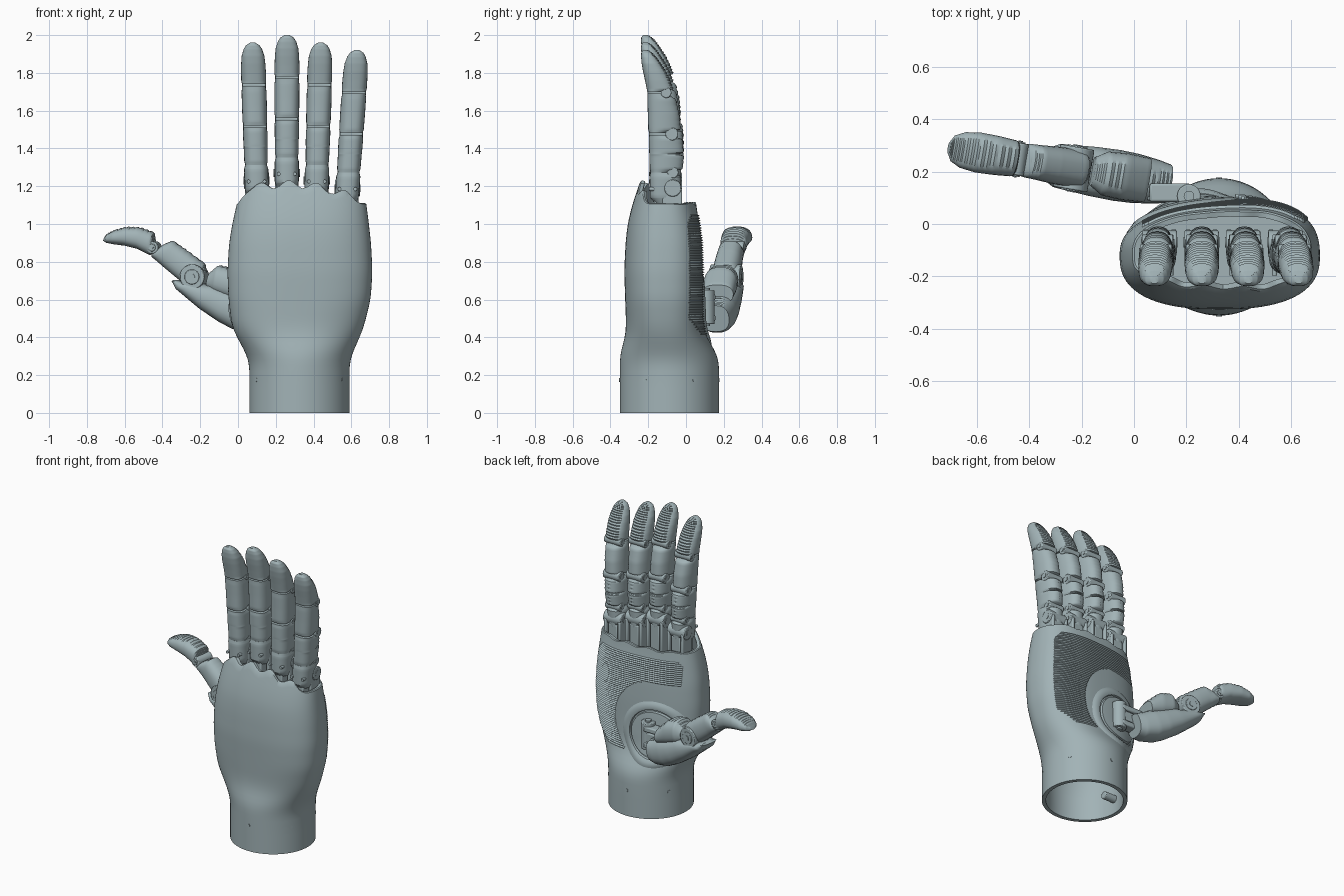
import bpy, bmesh, math
from mathutils import Vector

if "Cube" in bpy.data.objects:
    bpy.data.objects.remove(bpy.data.objects["Cube"])

# Blue-grey finish
MAT = bpy.data.materials.new("blue_grey")
MAT.diffuse_color = (.36, .45, .47, 1)
MAT.use_nodes = True
MAT.node_tree.nodes["Principled BSDF"].inputs["Base Color"].default_value = MAT.diffuse_color


def make(name, bm):
    bmesh.ops.recalc_face_normals(bm, faces=bm.faces)
    me = bpy.data.meshes.new(name)
    bm.to_mesh(me)
    bm.free()
    me.materials.append(MAT)
    ob = bpy.data.objects.new(name, me)
    bpy.context.collection.objects.link(ob)
    return ob


def loft(name, rings):
    """Skin closed rings and cap both ends."""
    bm = bmesh.new()
    vs = [[bm.verts.new(p) for p in r] for r in rings]
    n = len(vs[0])
    for a, b in zip(vs, vs[1:]):
        for i in range(n):
            bm.faces.new((a[i], a[(i + 1) % n], b[(i + 1) % n], b[i]))
    bm.faces.new(vs[0])
    bm.faces.new(vs[-1])
    return make(name, bm)


def spow(c, n):
    return math.copysign(abs(c) ** (2 / n), c)


def segment(name, rings, side, ribs=0.0, taper=.1, sub=6, n=2.6, count=28):
    """Finger part: rings of (back point, pad point, half width), pad side may be ribbed."""
    out = []
    rings = [(Vector(a), Vector(b), w) for a, b, w in rings]
    for i in range((len(rings) - 1) * sub + 1):
        j = min(i // sub, len(rings) - 2)
        t = i / sub - j
        a, b, w = (p + (q - p) * t for p, q in zip(rings[j], rings[j + 1]))
        c, d = (a + b) / 2, (b - a) / 2
        rib = d.normalized() * ribs * (1 if i % 2 else -1)
        ring = []
        for m in range(count):
            th = 2 * math.pi * m / count
            u, v = spow(math.cos(th), n), spow(math.sin(th), n)
            ring.append(c + d * v + rib * max(0, v) + side * w * u * (1 - taper * max(0, v)))
        out.append(ring)
    return loft(name, out)


def bevelled(ob, width):
    if width:
        m = ob.modifiers.new("bevel", 'BEVEL')
        m.width, m.segments = width, 2
    return ob


def cyl(name, p, q, r, bevel=.005, sides=32):
    p, q = Vector(p), Vector(q)
    bm = bmesh.new()
    bmesh.ops.create_cone(bm, cap_ends=True, segments=sides, radius1=r, radius2=r, depth=(q - p).length)
    rot = (q - p).to_track_quat('Z', 'Y').to_matrix()
    for v in bm.verts:
        v.co = rot @ v.co + (p + q) / 2
    return bevelled(make(name, bm), bevel)


def box(name, lo, hi, bevel=.008):
    bm = bmesh.new()
    bmesh.ops.create_cube(bm, size=1)
    for v in bm.verts:
        v.co = Vector([(a + b) / 2 + c * (b - a) for a, b, c in zip(lo, hi, v.co)])
    return bevelled(make(name, bm), bevel)


# Palm and wrist sections: z, x0, x1, y0, y1, roundness, tilt of the palm side
ROWS = [(0, .06, .59, -.35, .175, 2, 0), (.26, .06, .59, -.35, .175, 2, 0),
        (.32, .04, .607, -.347, .16, 2.05, 0), (.39, 0, .64, -.325, .115, 2.2, .01),
        (.46, -.033, .667, -.317, .09, 2.35, .02), (.6, -.05, .702, -.322, .083, 2.5, .028),
        (.75, -.056, .712, -.327, .083, 2.5, .03), (.9, -.047, .704, -.32, .078, 2.5, .03),
        (1.0, -.03, .693, -.309, .067, 2.5, .025), (1.1, -.008, .68, -.285, .052, 2.5, .015),
        (1.26, .035, .655, -.232, .04, 2.5, .01)]


def lin(z):
    z = min(max(z, 0), 1.26)
    for a, b in zip(ROWS, ROWS[1:]):
        if z <= b[0]:
            t = (z - a[0]) / (b[0] - a[0])
            return [p + (q - p) * t for p, q in zip(a, b)]


def row(z):
    ls = [lin(z + d * .01) for d in range(-4, 5)]
    return [sum(c) / 9 for c in zip(*ls)]


def palm_point(z, th, inset=0.0):
    _, x0, x1, y0, y1, n, tilt = row(z)
    u, v = spow(math.cos(th), n), spow(math.sin(th), n)
    a, b = (x1 - x0) / 2 - inset, (y1 - y0) / 2 - inset
    return Vector(((x0 + x1) / 2 + a * u, (y0 + y1) / 2 + b * v + tilt * u * max(0, v), z))


def palm_back(x, z):
    _, x0, x1, y0, y1, n, tilt = row(z)
    u = max(-.99, min(.99, (2 * x - x0 - x1) / (x1 - x0)))
    v = (1 - abs(u) ** n) ** (1 / n)
    return (y0 + y1) / 2 + (y1 - y0) / 2 * v + tilt * u * v


def rim_z(th):
    """Scalloped knuckle edge: high on the back of the hand, low on the palm."""
    p = palm_point(1.15, th)
    wave = math.cos(2 * math.pi * (p.x - .26) / .158)
    w = min(1, max(0, (-math.sin(th) - (.35 if math.cos(th) > 0 else .15)) / .4))
    w = w * w * (3 - 2 * w)
    low = 1.11 + .008 * wave * max(0, math.sin(th))
    return (1 - w) * low + w * (1.212 - .55 * (p.x - .26) ** 2 + .02 * wave * w)


# Hand shell: hollow wrist, palm, open pocket for the fingers
N = 128
ANG = [2 * math.pi * i / N for i in range(N)]
shell = [[palm_point(z, t, .025) for t in ANG] for z in (.45, .3, .15, 0)]
shell += [[palm_point(z, t) for t in ANG] for z in [0, .12, .22] + [.25 + .03 * i for i in range(27)]]
shell += [[palm_point(1.03 + f * (rim_z(t) - 1.03), t) for t in ANG] for f in (.25, .5, .75, .95)]
shell += [[palm_point(rim_z(t), t, .006) for t in ANG], [palm_point(rim_z(t) - .004, t, .026) for t in ANG]]
shell += [[palm_point(1.03, t, .03) for t in ANG]]
loft("hand_shell", shell)

# Ribbed grip pad, wrapping around the thumb mount
bm = bmesh.new()
z = .42
while z < 1.055:
    r = row(z)
    xl = .03 + max(0, z - 1.02)
    if z < .9:
        xl = .185 + math.sqrt(max(0, .285 ** 2 - (z - .62) ** 2))
    xr = (r[1] + r[2]) / 2 + (r[2] - r[1]) / 2 * (.88 - 3 * max(0, .5 - z) - 2 * max(0, z - 1))
    old = None
    for i in range(25):
        x = xl + (xr - xl) * i / 24
        new = [bm.verts.new((x, palm_back(x, z + dz) + h, z + dz)) for dz, h in ((-.0065, -.001), (0, .01), (.0065, -.001))]
        if old:
            for k in (0, 1):
                bm.faces.new((old[k], new[k], new[k + 1], old[k + 1]))
        old = new
    z += .013
make("palm_grip_ribs", bm)

# Wrist screws and inner peg
for i in range(6):
    a = math.radians(30 + 60 * i)
    d = Vector((math.cos(a), math.sin(a), 0))
    c = Vector((.325, -.0875, .175))
    cyl("wrist_screw", c + d * .25, c + d * .266, .011, 0, 12)
cyl("wrist_peg", (.08, -.09, .1), (.17, -.09, .1), .025)

# Four fingers: base x, lean, height offset
X = Vector((1, 0, 0))
KNUCKLE = [(1.19, -.165, -.04, .052), (1.22, -.19, -.03, .062), (1.33, -.193, -.025, .064), (1.352, -.188, -.06, .058)]
LOWER = [(1.352, -.187, -.075, .056), (1.372, -.192, -.018, .062), (1.44, -.194, -.01, .063), (1.45, -.194, -.035, .063),
         (1.46, -.195, -.012, .064), (1.53, -.197, -.02, .065), (1.55, -.194, -.08, .06)]
MIDDLE = [(1.562, -.195, -.09, .06), (1.58, -.2, -.028, .065), (1.66, -.202, -.034, .066),
          (1.74, -.205, -.054, .066), (1.77, -.204, -.1, .062)]
TIP = [(1.78, -.205, -.11, .062), (1.795, -.208, -.066, .066), (1.84, -.217, -.083, .066), (1.89, -.228, -.107, .064),
       (1.93, -.235, -.133, .06), (1.965, -.238, -.158, .049), (1.986, -.237, -.178, .036), (2.0, -.228, -.2, .014)]
for label, bx, lean, dz in (("index", .1, -.028, -.04), ("middle", .258, .002, 0),
                            ("ring", .415, .028, -.04), ("little", .575, .068, -.08)):
    def at(y, z, off=0):
        return (bx + lean * (z - 1.2) + off, y, z + dz)
    for part, prof, ribs in (("knuckle", KNUCKLE, 0), ("lower", LOWER, .002), ("middle", MIDDLE, .002), ("tip", TIP, .003)):
        segment(f"{label}_{part}", [(at(a, z), at(b, z), w) for z, a, b, w in prof], X, ribs, .06 if part == "tip" else .16)
    for y, z, r, w in ((-.07, 1.27, .045, .066), (-.07, 1.352, .03, .056), (-.075, 1.556, .034, .06), (-.105, 1.775, .028, .061)):
        cyl(f"{label}_hinge", at(y, z, -w), at(y, z, w), r)
        cyl(f"{label}_pin", at(y, z, -w - .003), at(y, z, w + .003), r * .45, 0, 16)
    cyl(f"{label}_knuckle_screw_left", at(-.196, 1.265, -.042), at(-.15, 1.265, -.042), .01, 0, 12)
    cyl(f"{label}_knuckle_screw_right", at(-.196, 1.265, .042), at(-.15, 1.265, .042), .01, 0, 12)
    box(f"{label}_mount", (bx - .035, -.17, 1.02), (bx + .035, -.03, 1.24 + dz))
    for s in (-1, 1):
        box(f"{label}_fork", (bx + s * .052 - .011, -.125, 1.02), (bx + s * .052 + .011, -.02, 1.27 + dz))

# Thumb: rings as back x, z, pad x, z, half width
W = Vector((.17, .985, 0)).normalized()


def tp(x, z, off=0):
    return Vector((x, .175 - .165 * x, z)) + W * off


T_TIP = [(-.712, .91, -.705, .93, .02), (-.695, .9, -.69, .948, .05), (-.66, .893, -.65, .968, .069), (-.6, .885, -.59, .984, .077),
         (-.53, .868, -.52, .982, .075), (-.48, .842, -.445, .955, .07), (-.465, .835, -.44, .91, .066)]
T_MID = [(-.455, .825, -.42, .87, .06), (-.43, .805, -.385, .895, .065), (-.39, .77, -.345, .912, .067),
         (-.33, .72, -.27, .86, .072), (-.28, .68, -.175, .79, .074), (-.25, .66, -.165, .74, .07)]
T_BASE = [(-.345, .695, -.33, .705, .06), (-.325, .655, -.24, .69, .085), (-.2, .55, -.11, .675, .095), (-.1, .482, -.03, .645, .098),
          (-.03, .445, .04, .62, .095), (.06, .425, .1, .59, .085), (.11, .43, .145, .57, .075)]
T_PAD = [(-.165, .66, -.15, .74, .055), (-.12, .63, -.1, .782, .085), (-.04, .6, -.03, .765, .09), (.04, .58, .06, .68, .085)]
for part, prof, ribs in (("tip", T_TIP, .003), ("middle", T_MID, .002), ("base", T_BASE, .002), ("base_pad", T_PAD, .003)):
    segment("thumb_" + part, [(tp(a, b), tp(c, d), w) for a, b, c, d, w in prof], W, ribs, .06)
for (x, z), r, w in (((-.23, .72), .066, .082), ((-.445, .875), .033, .062)):
    cyl("thumb_hinge", tp(x, z, -w), tp(x, z, w), r)
    cyl("thumb_hinge_ring", tp(x, z, -w - .005), tp(x, z, w + .005), r * .6, .003)
    cyl("thumb_hinge_pin", tp(x, z, -w - .009), tp(x, z, w + .009), r * .25, 0, 16)

# Thumb mount: collar and turning disc laid on the palm surface, brackets and vertical hinge
dome = []
for rad, h in ((.235, -.006), (.215, .008), (.19, .016), (.172, .012), (.168, -.002), (.16, -.002), (.156, .016), (.1, .022), (.01, .022)):
    dome.append([])
    for t in ANG:
        x, z = .185 + rad * math.cos(t), .555 + rad * .95 * math.sin(t)
        dome[-1].append(Vector((x, palm_back(x, z) + h, z)))
loft("thumb_disc_and_collar", dome)
cyl("thumb_swivel", (.21, .107, .47), (.21, .107, .65), .045)
cyl("thumb_swivel_pin", (.21, .107, .46), (.21, .107, .66), .02, 0, 16)
for zz in (.485, .595):
    box("thumb_bracket", (.06, .085, zz), (.215, .155, zz + .035))
box("thumb_arm", (.05, .09, .525), (.2, .15, .59))

# Smooth shading with crisp edges
bpy.ops.object.select_all(action='SELECT')
bpy.context.view_layer.objects.active = bpy.data.objects["hand_shell"]
bpy.ops.object.shade_smooth_by_angle(angle=math.radians(35))
